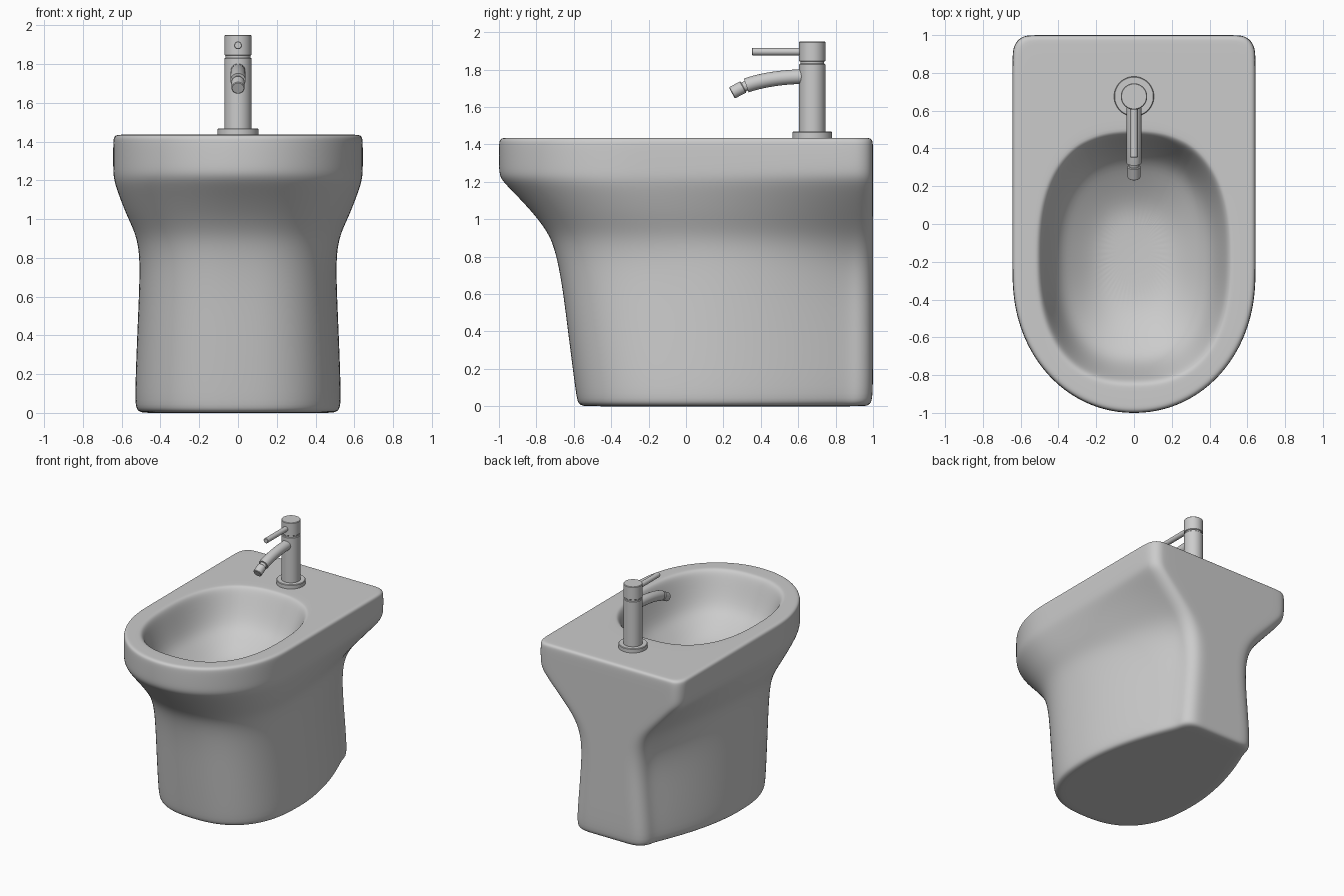
import bpy, bmesh, math
from mathutils import Vector

if "Cube" in bpy.data.objects:
    bpy.data.objects.remove(bpy.data.objects["Cube"])


def section(z, hw, hb, yf, inset=0):
    """Rounded-front outline: half superellipse, tapering side, rounded back corner, mirrored."""
    t = min(max((z - 0.7) / 0.5, 0), 1)          # 0 = pedestal, 1 = rim
    n = 2.5 - 0.45 * t                           # fullness of the front curve
    yc = 0.05 - 0.05 * min(z / 0.6, 1) - 0.28 * t
    r = 0.13 - 0.03 * t * t
    hw, hb, yf, yb = hw - inset, hb - inset, yf + inset, 1 - inset
    half = []
    for i in range(13):
        a = math.pi / 2 * i / 12
        half.append((hw * math.sin(a) ** (2 / n), yc - (yc - yf) * abs(math.cos(a)) ** (2 / n)))

    def bezier(p, q, s, steps):
        for i in range(1, steps + 1):
            u = i / steps
            half.append(tuple((1 - u) ** 2 * p[k] + 2 * u * (1 - u) * q[k] + u * u * s[k]
                              for k in (0, 1)))

    end = (hb, yb - r)
    bezier((hw, yc), (hw, yc + 0.45 * (yb - r - yc)), end, 9)
    bezier(end, (hb - 0.01, yb), (hb - r, yb), 5)
    for i in range(1, 5):
        half.append(((hb - r) * (1 - i / 4), yb))
    half[0], half[-1] = (0, yf), (0, yb)
    pts = half + [(-x, y) for x, y in reversed(half[1:-1])]
    return [(x, y, z) for x, y in pts]


def bowl_ring(outer, z, a, y0, y1):
    """Oval ring whose points line up with the outer outline."""
    c, b, n = (y0 + y1) / 2, (y1 - y0) / 2, 2.5
    ring = []
    for x, y, _ in outer:
        d = Vector((x, y + 0.17)).normalized()
        k = (abs(d.x / a) ** n + abs(d.y / b) ** n) ** (-1 / n)
        ring.append((d.x * k, c + d.y * k, z))
    return ring


def cylinder(name, start, end, radius, bevel=0.004):
    a, b = Vector(start), Vector(end)
    bpy.ops.mesh.primitive_cylinder_add(vertices=48, radius=radius, depth=(b - a).length,
                                        location=(a + b) / 2)
    o = bpy.context.object
    o.name = name
    o.rotation_euler = (b - a).to_track_quat('Z', 'Y').to_euler()
    bpy.ops.object.shade_smooth_by_angle()
    m = o.modifiers.new("bevel", 'BEVEL')
    m.width, m.segments = bevel, 1
    return o


# Ceramic body profile: z, half width, half width at the back, front y
rows = [
    (0.06, 0.534, 0.335, -0.589),
    (0.40, 0.521, 0.305, -0.632),
    (0.60, 0.512, 0.29, -0.657),
    (0.75, 0.508, 0.30, -0.682),
    (0.85, 0.513, 0.335, -0.707),
    (0.93, 0.532, 0.385, -0.74),
    (1.02, 0.575, 0.465, -0.808),
    (1.11, 0.61, 0.545, -0.89),
    (1.18, 0.634, 0.605, -0.96),
    (1.225, 0.643, 0.635, -0.998),
    (1.28, 0.644, 0.644, -1.002),
    (1.40, 0.644, 0.644, -1.002),
]
# Rounded foot edge, walls, rounded rim edge
rings = [section(z, *rows[0][1:], i) for z, i in ((0, 0.1), (0, 0.035), (0.015, 0.01))]
rings += [section(*r) for r in rows]
rings += [section(z, *rows[-1][1:], i) for z, i in ((1.425, 0.004), (1.435, 0.02), (1.435, 0.045))]

# Bowl: z, half width, front y, back y
bowl = [
    (1.435, 0.53, -0.87, 0.508),
    (1.433, 0.512, -0.85, 0.49),
    (1.415, 0.492, -0.828, 0.47),
    (1.34, 0.468, -0.797, 0.435),
    (1.175, 0.412, -0.73, 0.355),
    (1.115, 0.34, -0.64, 0.265),
    (1.03, 0.22, -0.48, 0.12),
    (1.005, 0.13, -0.33, 0.01),
]
rings += [bowl_ring(rings[-1], *b) for b in bowl]

bm = bmesh.new()
loops = [[bm.verts.new(p) for p in ring] for ring in rings]
for lo, hi in zip(loops, loops[1:]):
    n = len(lo)
    for i in range(n):
        j = (i + 1) % n
        bm.faces.new((lo[i], lo[j], hi[j], hi[i]))
bm.faces.new(loops[0][::-1])
bm.faces.new(loops[-1])
bmesh.ops.recalc_face_normals(bm, faces=bm.faces)
mesh = bpy.data.meshes.new("basin_body")
bm.to_mesh(mesh)
bm.free()
body = bpy.data.objects.new("basin_body", mesh)
bpy.context.collection.objects.link(body)
mesh.shade_smooth()
body.modifiers.new("smooth", 'SUBSURF').levels = 2

# Tap: flange, column, neck, head and lever
TY = 0.675
for name, z0, z1, r in (("tap_flange", 1.43, 1.468, 0.106), ("tap_column", 1.46, 1.832, 0.07),
                        ("tap_neck", 1.825, 1.85, 0.064), ("tap_head", 1.843, 1.95, 0.07)):
    cylinder(name, (0, TY, z0), (0, TY, z1), r)
cylinder("tap_lever", (0, TY, 1.896), (0, 0.353, 1.896), 0.02, 0.003)

# Curved spout
cu = bpy.data.curves.new("tap_spout", 'CURVE')
cu.dimensions = '3D'
cu.bevel_depth, cu.bevel_resolution, cu.resolution_u = 0.039, 8, 16
cu.use_fill_caps = True
sp = cu.splines.new('BEZIER')
sp.bezier_points.add(1)
for p, co, h in zip(sp.bezier_points, ((0, 0.655, 1.763), (0, 0.322, 1.715)),
                    ((0, -0.11, 0), (0, -0.10, -0.035))):
    p.co = co
    p.handle_right = Vector(co) + Vector(h)
    p.handle_left = Vector(co) - Vector(h)
spout = bpy.data.objects.new("tap_spout", cu)
bpy.context.collection.objects.link(spout)

# Nozzle with a slim joint
cylinder("nozzle_joint", (0, 0.345, 1.724), (0, 0.29, 1.698), 0.027, 0.002)
cylinder("nozzle", (0, 0.307, 1.708), (0, 0.245, 1.675), 0.034)
